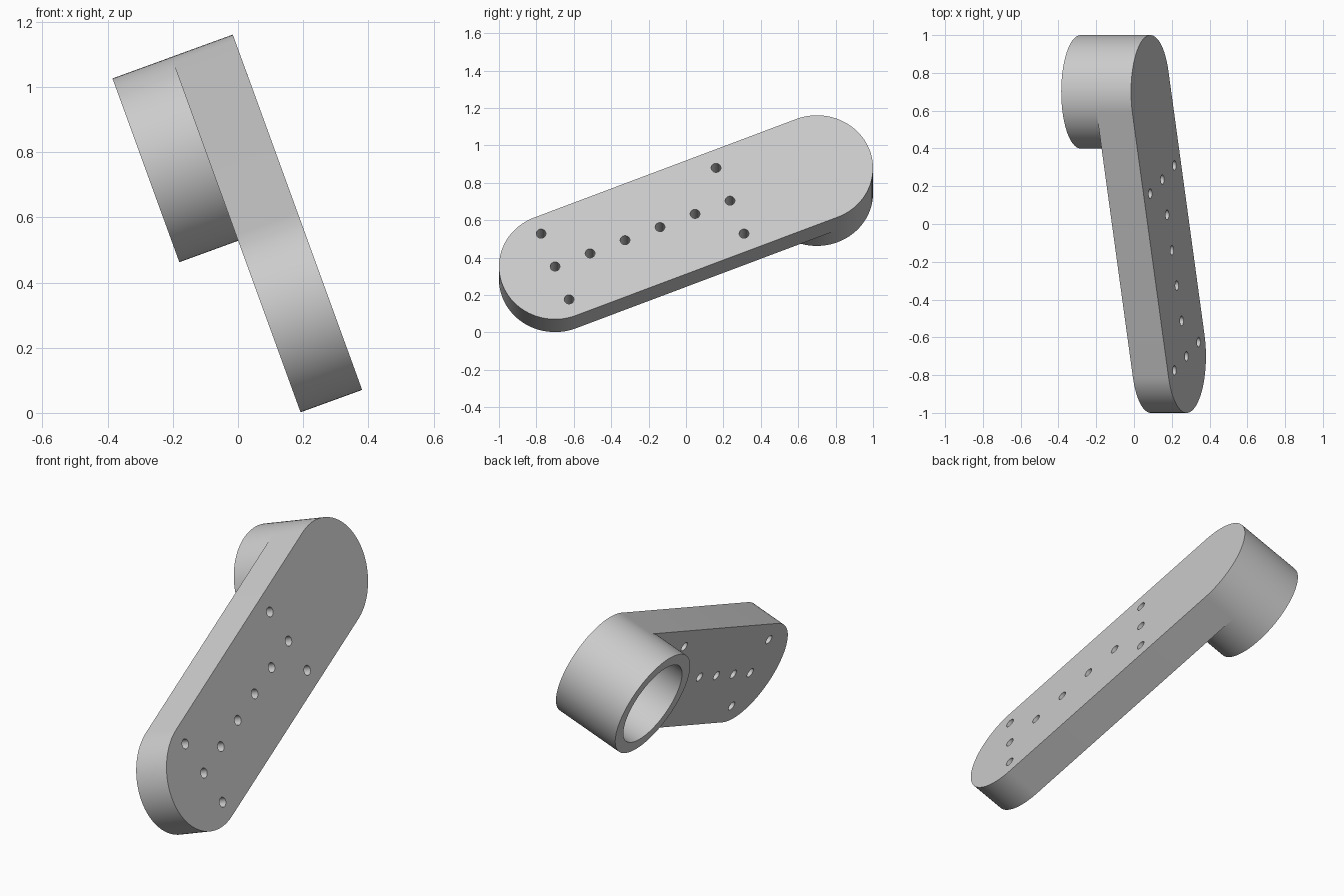
import bpy, bmesh
from math import sin, cos, pi, radians, hypot, atan2
from mathutils import Matrix, Vector

cube = bpy.data.objects.get("Cube")
if cube:
    bpy.data.objects.remove(cube, do_unlink=True)

grey = bpy.data.materials.new("light_grey")
grey.use_nodes = True
grey.diffuse_color = (0.6, 0.6, 0.6, 1)
grey.node_tree.nodes["Principled BSDF"].inputs["Base Color"].default_value = (0.6, 0.6, 0.6, 1)

# Main dimensions
R, BORE, HOLE = 0.3, 0.235, 0.026
FACE, MID, BACK = 0.382, 0.181, -0.011   # levels along the plate normal
RISE, RUN, LOW = 0.56, 1.4, 0.236
LENGTH = hypot(RUN, RISE)
PITCH = 0.2015

# Tilted frame: u along the arm, v across it, n out of the plate
tilt, slope = radians(20), atan2(RISE, RUN)
n = Vector((cos(tilt), 0, sin(tilt)))
w = Vector((-sin(tilt), 0, cos(tilt)))
u = Vector((0, cos(slope), 0)) + w * sin(slope)
v = n.cross(u)
origin = Vector((0, -RUN / 2, 0)) + w * LOW
frame = Matrix((u, v, n)).transposed().to_4x4()
frame.translation = origin


def arc(cx, cy, r, start, end, count):
    return [(cx + r * cos(start + (end - start) * i / count),
             cy + r * sin(start + (end - start) * i / count)) for i in range(count + 1)]


def circle(cx, cy, r, count):
    return arc(cx, cy, r, 0, 2 * pi, count)[:-1]


def extrude_outline(name, loops, low, high):
    """Fill an outline with its inner loops left open, and extrude it along n."""
    curve = bpy.data.curves.new(name, "CURVE")
    curve.dimensions = "2D"
    curve.fill_mode = "BOTH"
    curve.extrude = (high - low) / 2
    for loop in loops:
        spline = curve.splines.new("POLY")
        spline.points.add(len(loop) - 1)
        for point, (x, y) in zip(spline.points, loop):
            point.co = (x, y, 0, 1)
        spline.use_cyclic_u = True
    helper = bpy.data.objects.new(name + "_outline", curve)
    bpy.context.collection.objects.link(helper)
    mesh = bpy.data.meshes.new_from_object(
        helper.evaluated_get(bpy.context.evaluated_depsgraph_get()))
    bpy.data.objects.remove(helper, do_unlink=True)
    bm = bmesh.new()
    bm.from_mesh(mesh)
    bmesh.ops.remove_doubles(bm, verts=bm.verts, dist=0.0001)
    bmesh.ops.transform(bm, matrix=frame @ Matrix.Translation((0, 0, (low + high) / 2)),
                        verts=bm.verts)
    bmesh.ops.recalc_face_normals(bm, faces=bm.faces)
    bm.to_mesh(mesh)
    bm.free()
    mesh.materials.clear()
    mesh.materials.append(grey)
    obj = bpy.data.objects.new(name, mesh)
    bpy.context.collection.objects.link(obj)
    bpy.ops.object.select_all(action="DESELECT")
    obj.select_set(True)
    bpy.context.view_layer.objects.active = obj
    bpy.ops.object.shade_smooth_by_angle(angle=radians(30))
    return obj


# Arm plate with rounded ends: a row of holes and a cross row at each end of it
outline = arc(LENGTH, 0, R, -pi / 2, pi / 2, 48) + arc(0, 0, R, pi / 2, 3 * pi / 2, 48)
spots = [(i * PITCH, 0) for i in range(6)]
spots += [(i * PITCH, side * PITCH) for i in (0, 5) for side in (-1, 1)]
holes = [circle(x, y, HOLE, 24) for x, y in spots]
extrude_outline("arm_plate", [outline] + holes, MID, FACE)

# Open collar behind the upper end
extrude_outline("collar", [circle(LENGTH, 0, R, 96), circle(LENGTH, 0, BORE, 96)], BACK, MID)
